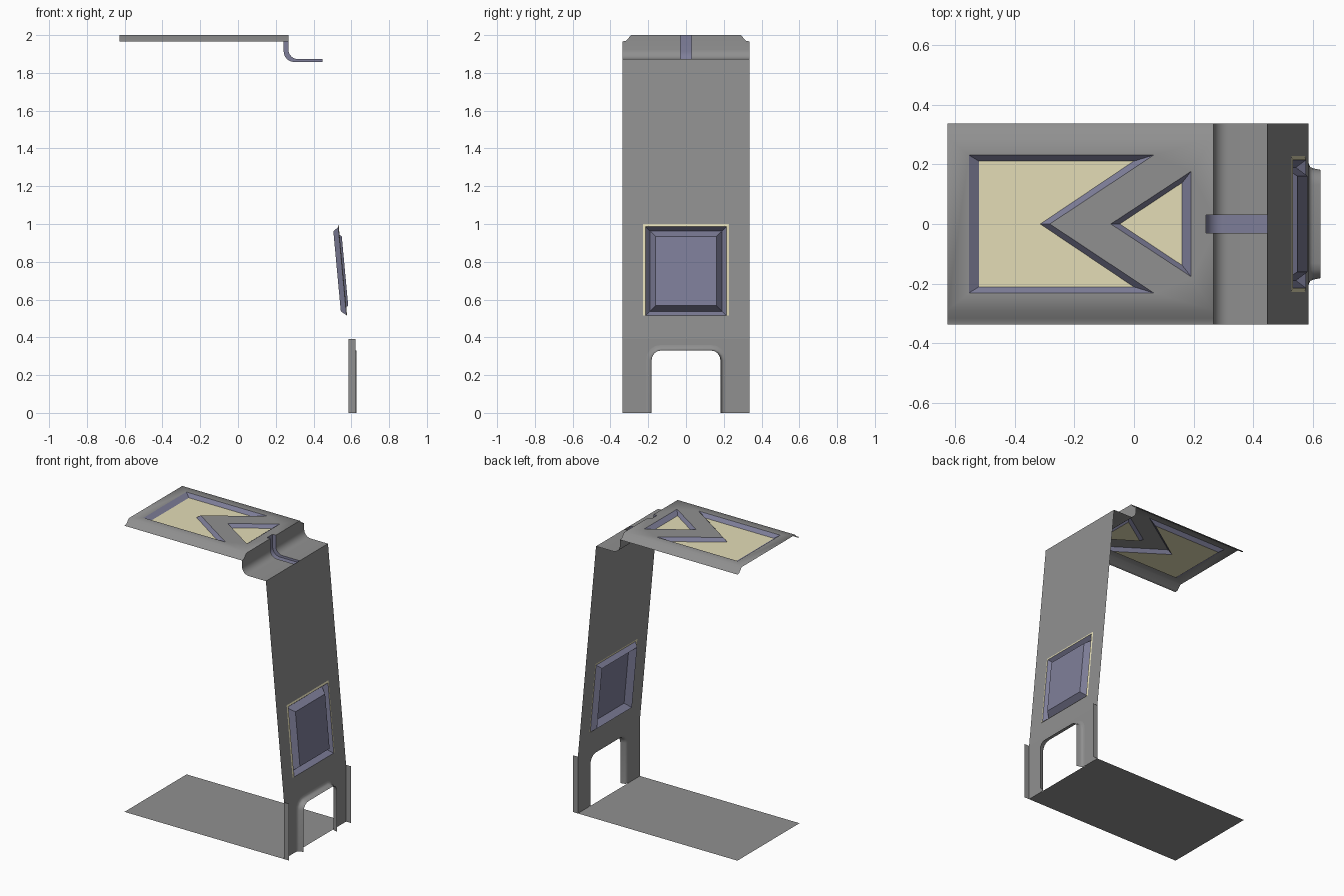
import bpy, bmesh, math

if "Cube" in bpy.data.objects:
    bpy.data.objects.remove(bpy.data.objects["Cube"])

def material(name, rgb):
    m = bpy.data.materials.new(name)
    m.diffuse_color = (*rgb, 1)
    m.use_nodes = True
    m.node_tree.nodes["Principled BSDF"].inputs["Base Color"].default_value = m.diffuse_color
    return m

GREY = material("grey_panel", (0.28, 0.28, 0.28))
BLUE = material("blue_trim", (0.21, 0.21, 0.32))
CREAM = material("cream_light", (0.77, 0.72, 0.47))
W = 0.337                      # half width of the section
X0, XW = -0.627, 0.586         # open end and wall line

def finish(name, bm, mat=GREY, smooth=False):
    bmesh.ops.remove_doubles(bm, verts=bm.verts, dist=1e-5)
    me = bpy.data.meshes.new(name)
    bm.to_mesh(me)
    bm.free()
    ob = bpy.data.objects.new(name, me)
    bpy.context.collection.objects.link(ob)
    me.materials.append(mat)
    if smooth:
        bpy.context.view_layer.objects.active = ob
        ob.select_set(True)
        bpy.ops.object.shade_smooth_by_angle(angle=math.radians(55))
        ob.select_set(False)
    return ob

def poly(bm, pts):
    bm.faces.new([bm.verts.new(p) for p in pts]).normal_update()

def loft(bm, rings, closed=False):
    n = len(rings[0])
    for a, b in zip(rings, rings[1:]):
        for i in range(n if closed else n - 1):
            j = (i + 1) % n
            poly(bm, (a[i], a[j], b[j], b[i]))

# floor
bm = bmesh.new()
poly(bm, [(X0, -W, 0), (XW, -W, 0), (XW, W, 0), (X0, W, 0)])
finish("floor", bm)

# lower wall with open doorway, rolled door jamb
def arch(x, d):
    hw, top, r = 0.182 + d, 0.33 + d, 0.05 + d
    right = [(hw - r + r * math.cos(t), top - r + r * math.sin(t))
             for t in (math.pi / 2 * i / 4 for i in range(5))]
    right = [(hw, 0)] + right
    return [(x, y, z) for y, z in right] + [(x, -y, z) for y, z in reversed(right)]

bm = bmesh.new()
poly(bm, arch(XW, 0.03) + [(XW, -W, 0), (XW, -W, 0.39), (XW, W, 0.39), (XW, W, 0)])
bmesh.ops.triangulate(bm, faces=bm.faces[:])
finish("lower_wall", bm)

bm = bmesh.new()
loft(bm, [arch(x, d) for x, d in
          ((XW, 0.03), (0.588, 0.017), (0.593, 0.009), (0.602, 0.005), (0.627, 0.0))])
finish("door_jamb", bm, smooth=True)

# outer side flanges
for s, side in ((-1, "near"), (1, "far")):
    bm = bmesh.new()
    poly(bm, [(XW, s * W, 0), (0.622, s * W, 0), (0.622, s * W, 0.39), (XW, s * W, 0.39)])
    finish("flange_" + side, bm)

# leaning wall with window opening
ZT, XT = 1.873, 0.448

def lean(y, z, off=0.0):
    return (XW + (XT - XW) * (z - 0.39) / (ZT - 0.39) + off, y, z)

def rect(hw, z0, z1, off=0.0):
    return [lean(-hw, z0, off), lean(hw, z0, off), lean(hw, z1, off), lean(-hw, z1, off)]

bm = bmesh.new()
loft(bm, [rect(W, 0.39, ZT), rect(0.228, 0.515, 0.999)], True)
finish("leaning_wall", bm)

bm = bmesh.new()
loft(bm, [rect(0.228, 0.515, 0.999), rect(0.215, 0.515, 0.986, 0.003)], True)
finish("window_light_edge", bm, CREAM)

# grooved window panel
bm = bmesh.new()
panel = rect(0.161, 0.568, 0.935, 0.014)
loft(bm, [rect(0.215, 0.515, 0.986, 0.003), rect(0.19, 0.538, 0.962, -0.028), panel], True)
poly(bm, panel)
finish("window_panel", bm, BLUE)

# ceiling with two recessed lights
EDGE = [(0.29, 2.0), (0.318, 1.97), (W, 1.966)]
XC, XN, G, ZR = 0.267, 0.242, 0.03, 1.977

def flat(pts, z):
    return [(x, y, z) for x, y in pts]

arrow_out = [(-0.555, 0.232), (0.067, 0.232), (-0.283, 0), (0.067, -0.232), (-0.555, -0.232)]
arrow_in = [(-0.521, 0.211), (-0.001, 0.211), (-0.315, 0), (-0.001, -0.211), (-0.521, -0.211)]
tri_out = [(-0.078, 0), (0.192, 0.177), (0.192, -0.177)]
tri_in = [(-0.048, 0), (0.162, 0.139), (0.162, -0.139)]
ye = EDGE[0][0]
outline = [(X0, -ye), (XC, -ye), (XC, -G), (XN, -G), (XN, G), (XC, G), (XC, ye), (X0, ye)]

bm = bmesh.new()
edges = []
for ring in (outline, arrow_out, tri_out):
    vs = [bm.verts.new(p) for p in flat(ring, 2.0)]
    edges += [bm.edges.new((vs[i - 1], vs[i])) for i in range(len(vs))]
bmesh.ops.triangle_fill(bm, edges=edges, use_beauty=True, normal=(0, 0, 1))
for s in (-1, 1):
    loft(bm, [[(x, s * y, z) for y, z in EDGE] for x in (X0, XC)])
bmesh.ops.remove_doubles(bm, verts=bm.verts, dist=1e-5)
bmesh.ops.recalc_face_normals(bm, faces=bm.faces[:])
finish("ceiling", bm, smooth=True)

for name, out, inn in (("arrow_light", arrow_out, arrow_in), ("triangle_light", tri_out, tri_in)):
    bm = bmesh.new()
    loft(bm, [flat(out, 2.0), flat(inn, ZR)], True)
    finish(name + "_rim", bm, BLUE)
    bm = bmesh.new()
    poly(bm, flat(inn, ZR))
    bmesh.ops.triangulate(bm, faces=bm.faces[:])
    finish(name, bm, CREAM)

# curved step from ceiling down to wall
def step(x, z, r):
    bend = [(x + r - r * math.cos(t), z + r - r * math.sin(t))
            for t in (math.pi / 2 * i / 6 for i in range(7))]
    return [(x, 2.0)] + bend + [(XT, z)]

P, Q = step(XC, ZT, 0.05), step(XN, 1.858, 0.055)
bm = bmesh.new()
for s in (-1, 1):
    loft(bm, [[(x, s * y, min(z, top)) for x, z in P] for y, top in [(G, 2.0)] + EDGE])
finish("ceiling_step", bm, smooth=True)

# blue channel sunk into the step
bm = bmesh.new()
loft(bm, [[(x, y, z) for x, z in prof]
          for prof, y in ((P, -G), (Q, -G), (Q, G), (P, G))])
finish("step_channel", bm, BLUE, smooth=True)
